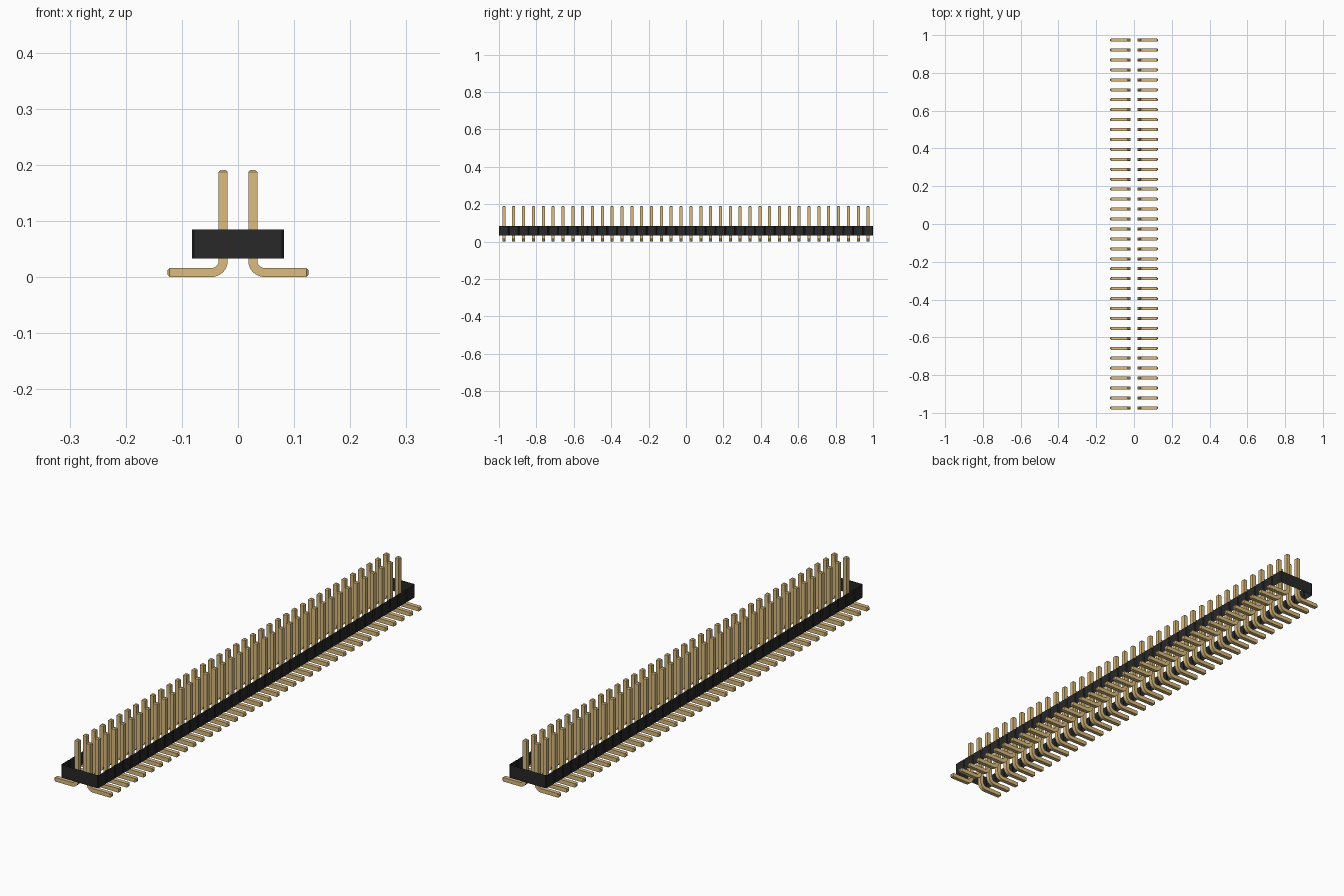
import bpy, bmesh, math
from mathutils import Vector

if "Cube" in bpy.data.objects:
    bpy.data.objects.remove(bpy.data.objects["Cube"], do_unlink=True)

COUNT = 38
PITCH = 2 / COUNT
HALF = 0.008                    # half the pin thickness
TAPER = 0.004                   # chamfer on pin ends
ROW_X, FOOT_X, TIP_Z = PITCH / 2, 0.126, 0.191
BEND = 0.021                    # bend radius on the pin centreline
BODY_X, BODY_LOW, BODY_HIGH, NOTCH = 0.082, 0.033, 0.085, 0.0035


def material(name, rgb, metallic=0.0):
    m = bpy.data.materials.new(name)
    m.use_nodes = True
    m.diffuse_color = (*rgb, 1)
    m.node_tree.nodes["Principled BSDF"].inputs["Base Color"].default_value = (*rgb, 1)
    return m


def make_object(name, bm, mat):
    mesh = bpy.data.meshes.new(name)
    bm.to_mesh(mesh)
    bm.free()
    mesh.materials.append(mat)
    obj = bpy.data.objects.new(name, mesh)
    bpy.context.collection.objects.link(obj)
    return obj


gold = material("gold", (0.708, 0.503, 0.209))
black = material("black plastic", (0.022, 0.021, 0.021))

# Pin centreline: position, direction angle, half thickness
narrow = HALF - TAPER
stations = [(ROW_X, TIP_Z, 0, narrow), (ROW_X, TIP_Z - TAPER, 0, HALF)]
for i in range(9):
    a = math.pi / 2 * i / 8
    stations.append((ROW_X + BEND * (1 - math.cos(a)),
                     HALF + BEND * (1 - math.sin(a)), a, HALF))
stations += [(FOOT_X - TAPER, HALF, math.pi / 2, HALF),
             (FOOT_X, HALF, math.pi / 2, narrow)]

# Sweep a square section along the centreline
bm = bmesh.new()
rings = []
for x, z, a, h in stations:
    side = Vector((math.cos(a), 0, math.sin(a)))
    rings.append([bm.verts.new(Vector((x, -1 + PITCH / 2 + v * h, z)) + side * u * h)
                  for u, v in ((-1, -1), (1, -1), (1, 1), (-1, 1))])
for r, s in zip(rings, rings[1:]):
    for k in range(4):
        n = (k + 1) % 4
        bm.faces.new((r[k], r[n], s[n], s[k]))
bm.faces.new(rings[0])
bm.faces.new(rings[-1])
bmesh.ops.recalc_face_normals(bm, faces=bm.faces)
pins = make_object("pins", bm, gold)
bpy.context.view_layer.objects.active = pins
pins.select_set(True)
bpy.ops.object.shade_smooth_by_angle(angle=math.radians(30))

# Repeat the pin along the strip and mirror it to the second row
array = pins.modifiers.new("row", 'ARRAY')
array.count = COUNT
array.use_relative_offset = False
array.use_constant_offset = True
array.constant_offset_displace = (0, PITCH, 0)
pins.modifiers.new("second row", 'MIRROR')

# Housing: open wall with a small notch between neighbouring pins
outline = []
for i in range(COUNT):
    y = -1 + i * PITCH
    outline += [(BODY_X - NOTCH, y), (BODY_X, y + NOTCH), (BODY_X, y + PITCH - NOTCH)]
outline.append((BODY_X - NOTCH, 1))
outline += [(-x, y) for x, y in reversed(outline)]

bm = bmesh.new()
low = [bm.verts.new((x, y, BODY_LOW)) for x, y in outline]
high = [bm.verts.new((x, y, BODY_HIGH)) for x, y in outline]
for k in range(len(outline)):
    n = (k + 1) % len(outline)
    bm.faces.new((low[k], low[n], high[n], high[k]))
make_object("housing_wall", bm, black)
